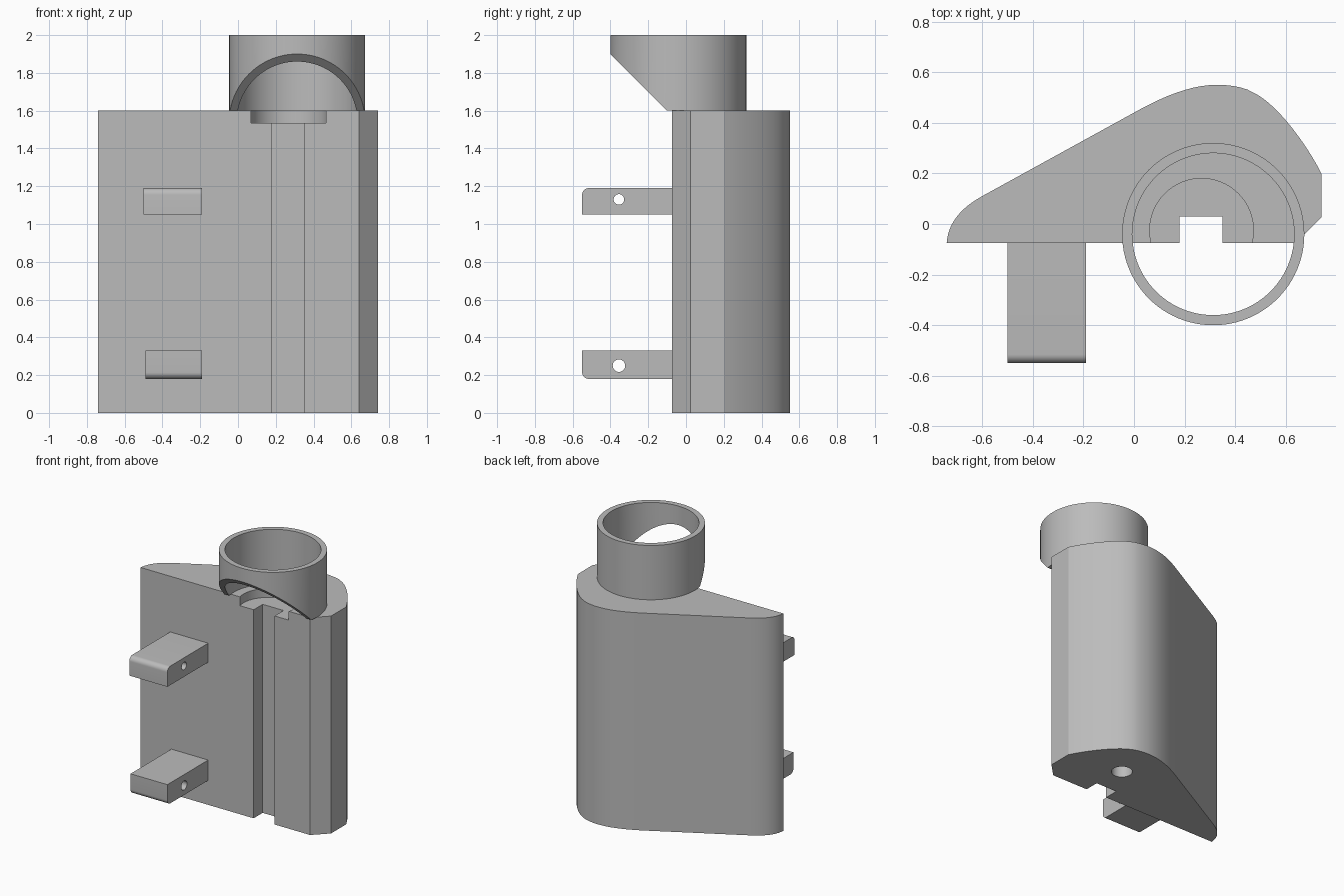
import bpy
import bmesh
import math
from mathutils import Vector
from mathutils.geometry import interpolate_bezier

cube = bpy.data.objects.get("Cube")
if cube:
    bpy.data.objects.remove(cube, do_unlink=True)

grey = bpy.data.materials.new("plain grey")
grey.use_nodes = True
colour = (0.5, 0.5, 0.5, 1)
grey.diffuse_color = colour
grey.node_tree.nodes["Principled BSDF"].inputs["Base Color"].default_value = colour


def prism(name, outline, axis, start, end):
    """Extrude a closed 2D outline along x or z."""
    def place(p, t):
        return (p[0], p[1], t) if axis == "z" else (t, p[0], p[1])
    bm = bmesh.new()
    base = bm.faces.new([bm.verts.new(place(p, start)) for p in outline])
    extruded = bmesh.ops.extrude_face_region(bm, geom=[base])["geom"]
    shift = Vector(place((0, 0), end - start))
    bmesh.ops.translate(bm, vec=shift,
                        verts=[g for g in extruded if isinstance(g, bmesh.types.BMVert)])
    bmesh.ops.recalc_face_normals(bm, faces=bm.faces)
    mesh = bpy.data.meshes.new(name)
    bm.to_mesh(mesh)
    bm.free()
    mesh.materials.append(grey)
    obj = bpy.data.objects.new(name, mesh)
    bpy.context.collection.objects.link(obj)
    return obj


def circle(x, y, radius, sides):
    return [(x + radius * math.cos(math.tau * i / sides),
             y + radius * math.sin(math.tau * i / sides)) for i in range(sides)]


def curve(a, b, c, d, steps):
    """Points of a bezier arc from a to d with handles b and c."""
    pts = interpolate_bezier(*(Vector((*p, 0)) for p in (a, b, c, d)), steps)
    return [(p.x, p.y) for p in pts]


def finish(obj, cutters):
    """Cut the part, drop the cutters and smooth its curved faces."""
    bpy.ops.object.select_all(action="DESELECT")
    bpy.context.view_layer.objects.active = obj
    obj.select_set(True)
    for cutter in cutters:
        cutter.hide_render = True
        mod = obj.modifiers.new("cut", "BOOLEAN")
        mod.operation = "DIFFERENCE"
        mod.solver = "EXACT"
        mod.object = cutter
        bpy.ops.object.modifier_apply(modifier=mod.name)
        bpy.data.objects.remove(cutter, do_unlink=True)
    bpy.ops.object.shade_smooth_by_angle(angle=math.radians(25))


# Body: rounded back, flat front with a full-height slot
front, top = -0.075, 1.6
outline = [(-0.74, front), (0.18, front), (0.18, 0.03), (0.35, 0.03),
           (0.35, front), (0.64, front), (0.74, 0.025)]
outline += curve((0.74, 0.2), (0.68, 0.32), (0.56, 0.48), (0.47, 0.52), 12)
outline += curve((0.47, 0.52), (0.44, 0.54), (0.38, 0.55), (0.33, 0.55), 6)[1:]
outline += curve((0.33, 0.55), (0.21, 0.55), (0.09, 0.49), (0, 0.44), 12)[1:]
outline += curve((-0.6, 0.11), (-0.69, 0.06), (-0.735, 0), (-0.74, front), 12)[:-1]
body = prism("body", outline, "z", 0, top)
recess = prism("recess_cutter", circle(0.267, -0.025, 0.205, 64), "z", 1.535, 1.7)
socket = prism("socket_cutter", circle(0.32, 0.255, 0.07, 32), "z", -0.1, 0.4)
finish(body, [recess, socket])

# Collar: a tube whose overhanging front is cut off at a slant
cx, cy = 0.313, -0.04
collar = prism("collar", circle(cx, cy, 0.36, 96), "z", top, 2)
bore = prism("bore_cutter", circle(cx, cy, 0.32, 96), "z", 1.5, 2.1)
slant = prism("slant_cutter", [(-0.5, 2.0), (-0.5, 1.5), (0, 1.5)], "x", -0.3, 1)
finish(collar, [bore, slant])


# Hinge arms: each has one rounded tip edge and a pin hole
def hinge_arm(name, left, low, high, round_top, pin_z, pin_radius):
    tip, r = -0.55, 0.035
    z, s = (high, 1) if round_top else (low, -1)
    other = low if round_top else high
    arc = [(tip + r - r * math.cos(a), z - s * r + s * r * math.sin(a))
           for a in (i * math.pi / 16 for i in range(9))]
    arm = prism(name, arc + [(front, z), (front, other), (tip, other)], "x", left, -0.19)
    pin = prism("pin_cutter", circle(-0.355, pin_z, pin_radius, 32), "x", -0.7, 0)
    finish(arm, [pin])


hinge_arm("upper_hinge_arm", -0.5, 1.05, 1.19, True, 1.13, 0.028)
hinge_arm("lower_hinge_arm", -0.49, 0.18, 0.33, False, 0.25, 0.033)
